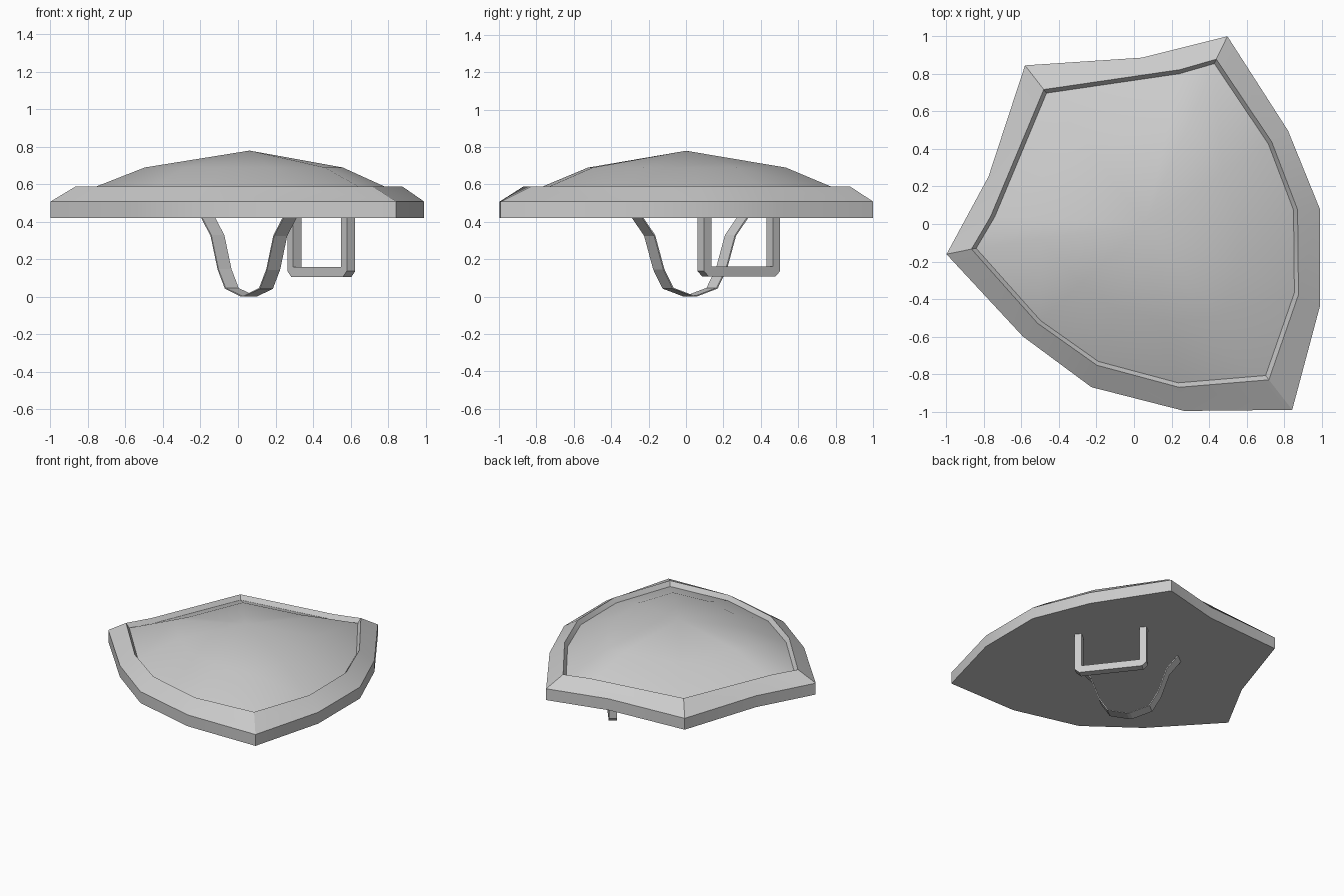
import bpy, bmesh, math
from mathutils import Matrix

cube = bpy.data.objects.get("Cube")
if cube:
    bpy.data.objects.remove(cube, do_unlink=True)

grey = bpy.data.materials.new("plain_grey")
grey.use_nodes = True
colour = (0.6, 0.6, 0.6, 1)
grey.diffuse_color = colour
grey.node_tree.nodes["Principled BSDF"].inputs["Base Color"].default_value = colour

# The shield lies face up, turned about z
PLACE = Matrix.Translation((0.047, 0.036, 0)) @ Matrix.Rotation(math.radians(37.8), 4, "Z")
MID_V = -0.037  # centre of the dome along the shield's length


def finish(name, bm, smooth=True):
    bmesh.ops.recalc_face_normals(bm, faces=bm.faces)
    mesh = bpy.data.meshes.new(name)
    bm.to_mesh(mesh)
    bm.free()
    mesh.materials.append(grey)
    obj = bpy.data.objects.new(name, mesh)
    obj.matrix_world = PLACE
    bpy.context.collection.objects.link(obj)
    if smooth:
        bpy.ops.object.select_all(action="DESELECT")
        obj.select_set(True)
        bpy.context.view_layer.objects.active = obj
        bpy.ops.object.shade_smooth_by_angle(angle=math.radians(30))
    return obj


def mirrored(half):
    """Close a half outline, running from top to tip, across its axis."""
    return half + [(-w, v) for w, v in reversed(half[1:-1])]


def scaled(outline, s):
    return [(w * s, MID_V + (v - MID_V) * s) for w, v in outline]


def ring(bm, outline, z):
    return [bm.verts.new((w, v, z)) for w, v in outline]


def bridge(bm, a, b):
    n = len(a)
    for i in range(n):
        j = (i + 1) % n
        bm.faces.new((a[i], a[j], b[j], b[i]))


outer = mirrored([(0, 1.025), (0.517, 0.676), (0.948, 0.486), (0.895, -0.11),
                  (0.772, -0.548), (0.458, -0.952), (0, -1.3)])
inner = mirrored([(0, 0.862), (0.64, 0.5), (0.826, 0.426), (0.79, -0.103),
                  (0.677, -0.474), (0.403, -0.835), (0, -1.097)])
dome_edge = scaled(inner, 0.973)

# Rim with flat back, bevelled top and inward step
bm = bmesh.new()
back = ring(bm, outer, 0.42)
rings = [back, ring(bm, outer, 0.508), ring(bm, inner, 0.588), ring(bm, dome_edge, 0.555)]
for a, b in zip(rings, rings[1:]):
    bridge(bm, a, b)
bm.faces.new(back)
# Dome, continuing from the step
shoulder = ring(bm, scaled(inner, 0.605), 0.69)
bridge(bm, rings[-1], shoulder)
apex = bm.verts.new((-0.01, MID_V, 0.78))
for i, vert in enumerate(shoulder):
    bm.faces.new((vert, shoulder[(i + 1) % len(shoulder)], apex))
finish("shield_body", bm)


def strip(name, outside, inside, centre_w, centre_v, width):
    """Sweep a bent band, given by its two side curves, across its width."""
    bm = bmesh.new()
    sides = []
    for w in (centre_w - width / 2, centre_w + width / 2):
        sides.append([[bm.verts.new((w, centre_v + v, z)) for v, z in path]
                      for path in (outside, inside)])
    (o1, i1), (o2, i2) = sides
    for k in range(len(o1) - 1):
        bridge(bm, [o1[k], i1[k], i2[k], o2[k]],
               [o1[k + 1], i1[k + 1], i2[k + 1], o2[k + 1]])
    for k in (0, -1):
        bm.faces.new((o1[k], i1[k], i2[k], o2[k]))
    return finish(name, bm, smooth=False)


def both_ways(half):
    return half + [(-v, z) for v, z in reversed(half)]


# Square hand grip with chamfered corners
strip("hand_grip",
      both_ways([(-0.258, 0.425), (-0.258, 0.137), (-0.225, 0.107)]),
      both_ways([(-0.208, 0.425), (-0.208, 0.16), (-0.2, 0.16)]),
      0.465, -0.049, 0.057)

# Thin curved arm strap
strap = [(-0.36, 0.422), (-0.277, 0.325), (-0.215, 0.144), (-0.152, 0.043), (-0.012, 0.001)]
strap_in = [(v + 0.007, z + 0.004) for v, z in strap]
strip("arm_strap", both_ways(strap), both_ways(strap_in), 0, -0.018, 0.088)
